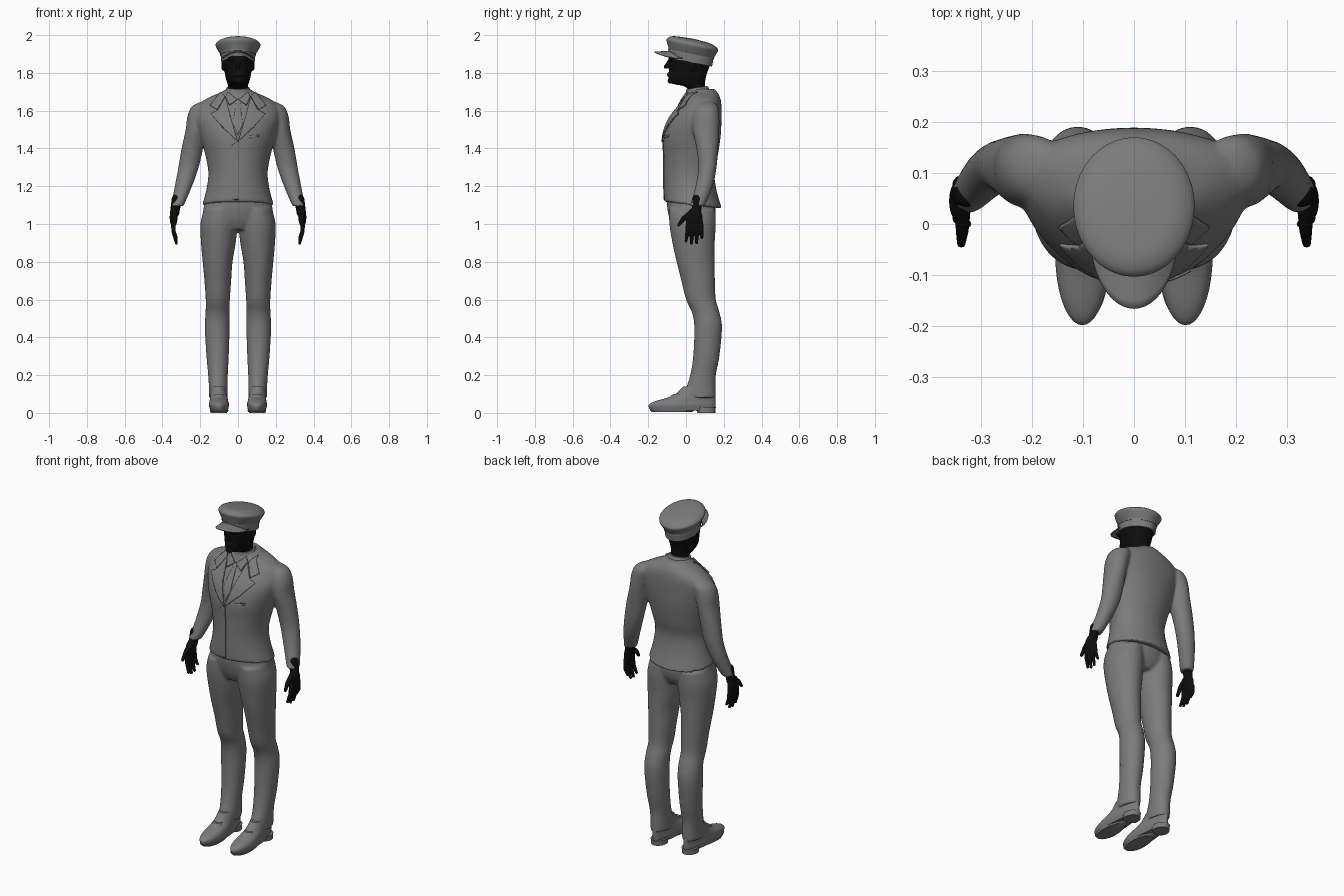
import bpy, bmesh, math
from mathutils import Vector, Matrix
from mathutils.bvhtree import BVHTree

if "Cube" in bpy.data.objects:
    bpy.data.objects.remove(bpy.data.objects["Cube"])


def material(name, value):
    mat = bpy.data.materials.new(name)
    mat.use_nodes = True
    color = (value, value, value, 1)
    mat.diffuse_color = color
    mat.node_tree.nodes["Principled BSDF"].inputs["Base Color"].default_value = color
    return mat


GREY = material("cloth grey", .2)
BLACK = material("skin black", .004)


def finish(name, bm, mat, voxel=0, smooth=0, angle=40):
    """Turn a bmesh into a smooth object, optionally fused by a voxel remesh."""
    bmesh.ops.recalc_face_normals(bm, faces=bm.faces)
    mesh = bpy.data.meshes.new(name)
    bm.to_mesh(mesh)
    bm.free()
    mesh.materials.append(mat)
    obj = bpy.data.objects.new(name, mesh)
    bpy.context.collection.objects.link(obj)
    if voxel:
        fuse = obj.modifiers.new("fuse", 'REMESH')
        fuse.mode = 'VOXEL'
        fuse.voxel_size = voxel
        fuse.use_smooth_shade = True
        relax = obj.modifiers.new("relax", 'SMOOTH')
        relax.iterations = smooth
    else:
        bpy.ops.object.select_all(action='DESELECT')
        obj.select_set(True)
        bpy.context.view_layer.objects.active = obj
        bpy.ops.object.shade_smooth_by_angle(angle=math.radians(angle))
    return obj


def spline(a, b, c, d, t):
    return b + (c - a) * t / 2 + (2*a - 5*b + 4*c - d) * t*t / 2 + (3*(b - c) + d - a) * t**3 / 2


def loft(bm, rings, side=1, steps=4, sides=40, warp=None):
    """Rings are (z, centre x, half width, front y, widest y, back y)."""
    rows, last = [], len(rings) - 1
    for i in range(last):
        keys = [rings[max(0, min(last, i + k))] for k in (-1, 0, 1, 2)]
        for s in range(steps):
            rows.append([spline(*v, s / steps) for v in zip(*keys)])
    rows.append(rings[-1])
    loops = []
    for z, cx, rx, yf, ym, yb in rows:
        loop = []
        for k in range(sides):
            a = math.tau * k / sides
            c, s = math.cos(a), math.sin(a)
            y = ym + s * (yb - ym if s > 0 else ym - yf)
            loop.append(bm.verts.new((side * (cx + rx * c), y, warp(y, z) if warp else z)))
        loops.append(loop)
    for low, high in zip(loops, loops[1:]):
        for k in range(sides):
            n = (k + 1) % sides
            bm.faces.new((low[k], low[n], high[n], high[k]))
    bm.faces.new(loops[0])
    bm.faces.new(loops[-1])


def ball(bm, centre, size):
    m = Matrix.Translation(centre) @ Matrix.Diagonal((*size, 1))
    bmesh.ops.create_icosphere(bm, subdivisions=3, radius=1, matrix=m)


def limb(bm, points, radii):
    """Chain of rounded, tapered segments."""
    for p, r in zip(points, radii):
        ball(bm, p, (r, r, r))
    for p, q, r, s in zip(points, points[1:], radii, radii[1:]):
        p, q = Vector(p), Vector(q)
        turn = (q - p).to_track_quat('Z', 'Y').to_matrix().to_4x4()
        bmesh.ops.create_cone(bm, cap_ends=True, segments=16, radius1=r, radius2=s,
                              depth=(q - p).length, matrix=Matrix.Translation((p + q) / 2) @ turn)


# Jacket with sleeves; the hem dips toward the back
def hem(y, z):
    return z - .12 * (y - .04) * max(0, min(1, (1.25 - z) / .15))


body = [(1.1, 0, .19, -.115, .04, .19), (1.18, 0, .168, -.117, .04, .163),
        (1.27, 0, .157, -.117, .04, .15), (1.36, 0, .172, -.118, .05, .168),
        (1.46, 0, .2, -.12, .06, .183), (1.55, 0, .225, -.092, .08, .188),
        (1.62, 0, .22, -.042, .1, .188), (1.665, 0, .165, -.012, .1, .182),
        (1.695, 0, .095, .0, .09, .168), (1.715, 0, .065, .015, .08, .15)]
sleeve = [(1.095, .322, .034, .02, .06, .1), (1.2, .289, .046, .05, .095, .142),
          (1.3, .262, .054, .065, .115, .162), (1.4, .242, .057, .055, .115, .17),
          (1.5, .222, .055, .035, .11, .176), (1.57, .208, .06, .035, .11, .176),
          (1.62, .19, .056, .05, .11, .17), (1.645, .175, .03, .08, .11, .145)]
bm = bmesh.new()
loft(bm, body, warp=hem)
for side in (-1, 1):
    loft(bm, sleeve, side)
jacket = finish("jacket", bm, GREY, .008, 5)

# Trousers: hips fused with both legs
hips = [(.97, 0, .12, -.06, .03, .12), (1.02, 0, .175, -.085, .03, .148),
        (1.09, 0, .182, -.1, .03, .155), (1.16, 0, .15, -.1, .03, .13)]
leg = [(.08, .104, .05, -.005, .08, .157), (.13, .104, .05, .0, .08, .157),
       (.2, .106, .052, .022, .09, .158), (.3, .108, .059, .038, .105, .177),
       (.45, .11, .066, .044, .115, .191), (.53, .108, .064, .032, .11, .178),
       (.6, .107, .064, .0, .08, .158), (.7, .107, .071, -.025, .07, .153),
       (.8, .108, .079, -.05, .05, .152), (.9, .104, .092, -.072, .04, .152),
       (1., .101, .098, -.088, .03, .158), (1.08, .095, .085, -.09, .03, .155)]
bm = bmesh.new()
loft(bm, hips)
for side in (-1, 1):
    loft(bm, leg, side)
finish("trousers", bm, GREY, .008, 5)

# Shoes with soles and heels
upper = [(.012, .1, .046, -.188, -.06, .152), (.04, .101, .053, -.198, -.06, .156),
         (.06, .101, .05, -.17, -.05, .157), (.08, .102, .046, -.1, .0, .157),
         (.1, .103, .043, -.055, .03, .155), (.14, .104, .04, -.015, .07, .15)]
sole = [(.004, .1, .046, -.18, -.09, .03), (.016, .1, .05, -.192, -.09, .05)]
heel = [(0, .102, .044, .06, .1, .155), (.03, .102, .045, .05, .1, .158)]
tongue = [(.085, .102, .03, -.085, -.05, -.02), (.1, .102, .026, -.068, -.04, -.01)]
for side, label in ((-1, "right"), (1, "left")):
    bm = bmesh.new()
    for part in (upper, sole, heel, tongue):
        loft(bm, part, side)
    finish(label + "_shoe", bm, GREY)

# Hands: palm, four fingers and a forward thumb
for side, label in ((-1, "right"), (1, "left")):
    bm = bmesh.new()
    limb(bm, [(side * .325, .06, 1.13), (side * .335, .055, 1.06)], (.027, .025))
    ball(bm, (side * .341, .045, 1.035), (.021, .043, .052))
    for k, tip in enumerate((.91, .897, .9, .928)):
        y = .012 + .022 * k
        limb(bm, [(side * .343, y, 1.01), (side * .341, y - .004 + .003 * k, .96),
                  (side * .326, y - .012 + .006 * k, tip)], (.013, .0115, .008))
    limb(bm, [(side * .336, .03, 1.06), (side * .336, -.012, 1.03),
              (side * .338, -.038, .995)], (.017, .013, .009))
    finish(label + "_hand", bm, BLACK, .004, 2)

# Head and neck with nose, lips, chin, brow and ears
skull = [(1.68, 0, .05, .015, .06, .1), (1.725, 0, .052, .0, .06, .1),
         (1.742, 0, .056, -.07, .04, .1), (1.765, 0, .063, -.09, .03, .103),
         (1.8, 0, .07, -.09, .03, .112), (1.85, 0, .077, -.09, .03, .13),
         (1.9, 0, .079, -.085, .03, .13), (1.93, 0, .06, -.06, .03, .09)]
bm = bmesh.new()
loft(bm, skull)
limb(bm, [(0, -.086, 1.868), (0, -.106, 1.832)], (.009, .012))
ball(bm, (0, -.087, 1.79), (.024, .014, .013))
ball(bm, (0, -.082, 1.758), (.024, .016, .016))
for side in (-1, 1):
    ball(bm, (side * .03, -.08, 1.875), (.03, .014, .01))
    ball(bm, (side * .079, .035, 1.84), (.01, .018, .03))
finish("head", bm, BLACK, .005, 3)


# Peaked cap, leaning down to the back
def lean(y, z):
    return z - .2 * (y - .03)


band = [(1.855, 0, .088, -.086, .03, .138), (1.9, 0, .092, -.092, .03, .145)]
piping = [(1.893, 0, .094, -.095, .03, .147), (1.901, 0, .094, -.095, .03, .147)]
crown = [(1.895, 0, .091, -.09, .03, .143), (1.92, 0, .106, -.096, .03, .157),
         (1.944, 0, .118, -.103, .035, .169), (1.956, 0, .116, -.1, .035, .167),
         (1.968, 0, .1, -.085, .035, .15), (1.977, 0, .07, -.055, .035, .12),
         (1.982, 0, .01, .02, .035, .05)]
for name, rings in (("cap_band", band), ("cap_piping", piping), ("cap_crown", crown)):
    bm = bmesh.new()
    loft(bm, rings, warp=lean)
    finish(name, bm, GREY)

bm = bmesh.new()
rows = []
for u in range(6):
    f, row = u / 5, []
    for k in range(25):
        a = math.pi * (1 + k / 24)
        x = math.cos(a) * .086
        y = -.02 + math.sin(a) * (.06 + .086 * f)
        row.append(bm.verts.new((x, y, 1.917 - .036 * (x / .086) ** 2 - .004 * f)))
    rows.append(row)
for low, high in zip(rows, rows[1:]):
    for k in range(24):
        bm.faces.new((low[k], low[k + 1], high[k + 1], high[k]))
visor = finish("cap_visor", bm, GREY)
visor.modifiers.new("thickness", 'SOLIDIFY').thickness = .006

# Shirt collar standing around the neck, higher at the back
bm = bmesh.new()
loft(bm, [(1.66, 0, .072, .0, .065, .135), (1.7, 0, .068, .0, .062, .125),
          (1.722, 0, .06, .002, .06, .114)], warp=lambda y, z: z + .16 * (y - .06))
finish("shirt_collar", bm, GREY)

# Cloth plates laid on the jacket front
graph = bpy.context.evaluated_depsgraph_get()
surface = BVHTree.FromObject(jacket, graph)


def plate(name, outline, lift, side=1):
    bm = bmesh.new()
    bm.faces.new([bm.verts.new((side * x, 0, z)) for x, z in outline])
    for axis, start, count in ((Vector((1, 0, 0)), -.2, 40), (Vector((0, 0, 1)), 1.1, 64)):
        for k in range(count):
            geom = bm.verts[:] + bm.edges[:] + bm.faces[:]
            bmesh.ops.bisect_plane(bm, geom=geom, plane_co=axis * (start + k * .01), plane_no=axis)
    for v in bm.verts:
        hit = surface.ray_cast(Vector((v.co.x, -1, v.co.z)), Vector((0, 1, 0)))
        if hit[0] is None:
            hit = surface.find_nearest(v.co)
        v.co = hit[0] + hit[1] * lift
    obj = finish(name, bm, GREY)
    thick = obj.modifiers.new("thickness", 'SOLIDIFY')
    thick.thickness, thick.offset = lift + .002, 0


lapel = [(0, 1.435), (.08, 1.51), (.142, 1.58), (.105, 1.6), (.065, 1.67), (.04, 1.57)]
collar = [(.108, 1.602), (.145, 1.625), (.09, 1.695), (.067, 1.672)]
wing = [(.004, 1.655), (.045, 1.625), (.064, 1.67), (.05, 1.695)]
for side, label in ((-1, "right"), (1, "left")):
    plate(label + "_lapel", lapel, .005, side)
    plate(label + "_jacket_collar", collar, .005, side)
    plate(label + "_shirt_wing", wing, .006, side)
plate("tie", [(-.016, 1.66), (.016, 1.66), (.011, 1.63), (.026, 1.53), (0, 1.47),
              (-.026, 1.53), (-.011, 1.63)], .003)
plate("front_placket", [(-.03, 1.13), (.002, 1.13), (.002, 1.44), (-.03, 1.42)], .002)
plate("breast_pocket", [(.06, 1.455), (.11, 1.462), (.11, 1.474), (.06, 1.467)], .002)
